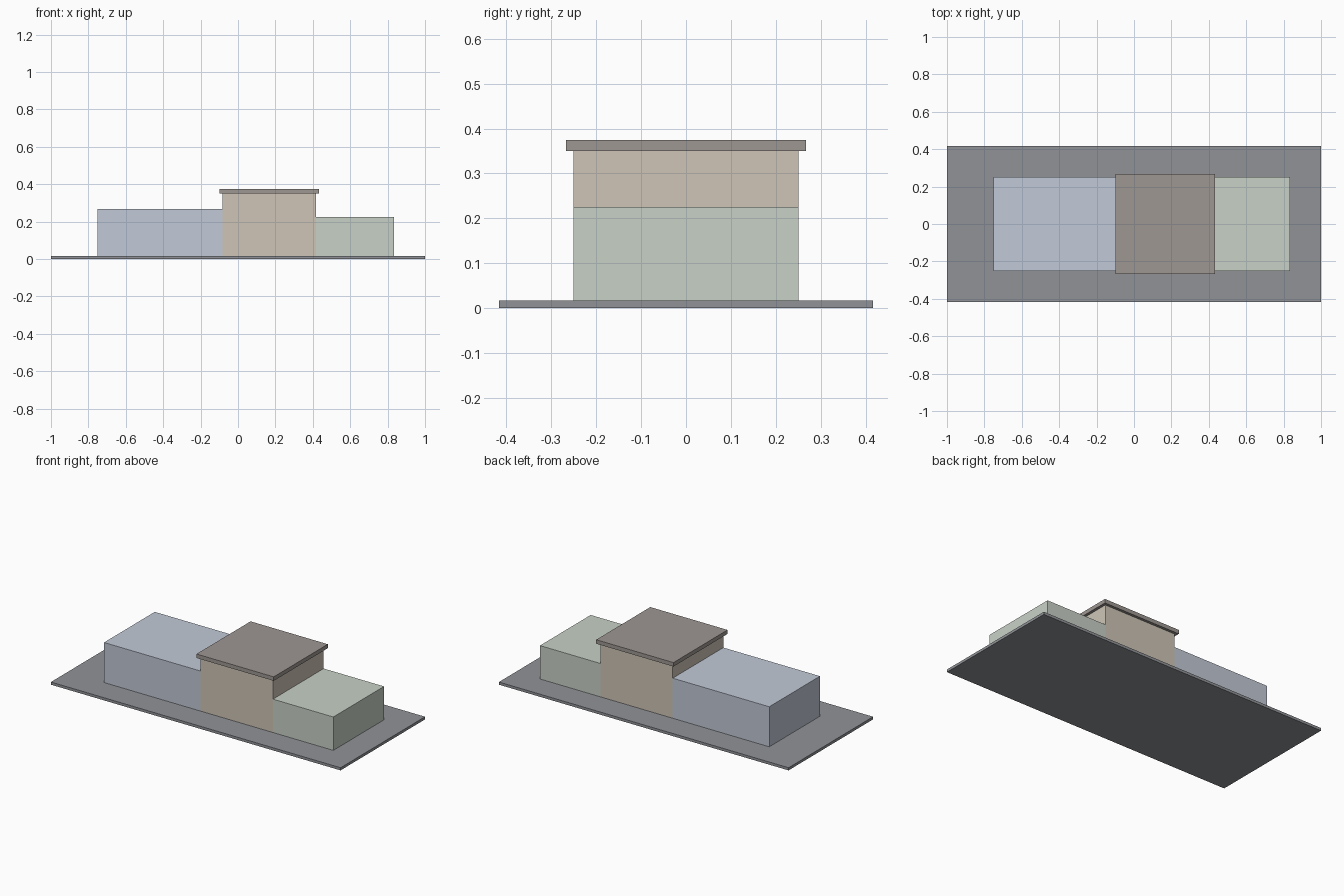
import bpy

if "Cube" in bpy.data.objects:
    bpy.data.objects.remove(bpy.data.objects["Cube"])

U = 1 / 12  # model unit: the base is 24 units long


def block(name, x0, x1, depth, z0, z1, color):
    """Box from x0 to x1, centred on y, between heights z0 and z1 (in units)."""
    bpy.ops.mesh.primitive_cube_add(
        size=1, location=((x0 + x1) / 2 * U, 0, (z0 + z1) / 2 * U))
    ob = bpy.context.object
    ob.name = name
    ob.scale = ((x1 - x0) * U, depth * U, (z1 - z0) * U)
    bpy.ops.object.transform_apply(location=False, rotation=False, scale=True)
    mat = bpy.data.materials.new(name + "_colour")
    mat.diffuse_color = (*color, 1)
    mat.use_nodes = True
    mat.node_tree.nodes["Principled BSDF"].inputs["Base Color"].default_value = mat.diffuse_color
    ob.data.materials.append(mat)
    return ob


# Ground slab
block("base_slab", -12, 12, 10, 0, 0.2, (0.28, 0.29, 0.31))

# Three adjoining building volumes
block("left_wing", -9, -1, 6, 0.2, 3.2, (0.54, 0.59, 0.68))
block("central_hall", -1, 5, 6, 0.2, 4.2, (0.62, 0.56, 0.47))
block("right_wing", 5, 10, 6, 0.2, 2.7, (0.58, 0.64, 0.57))

# Overhanging flat roof on the central hall
block("flat_roof", -1.2, 5.2, 6.4, 4.2, 4.5, (0.34, 0.31, 0.29))
